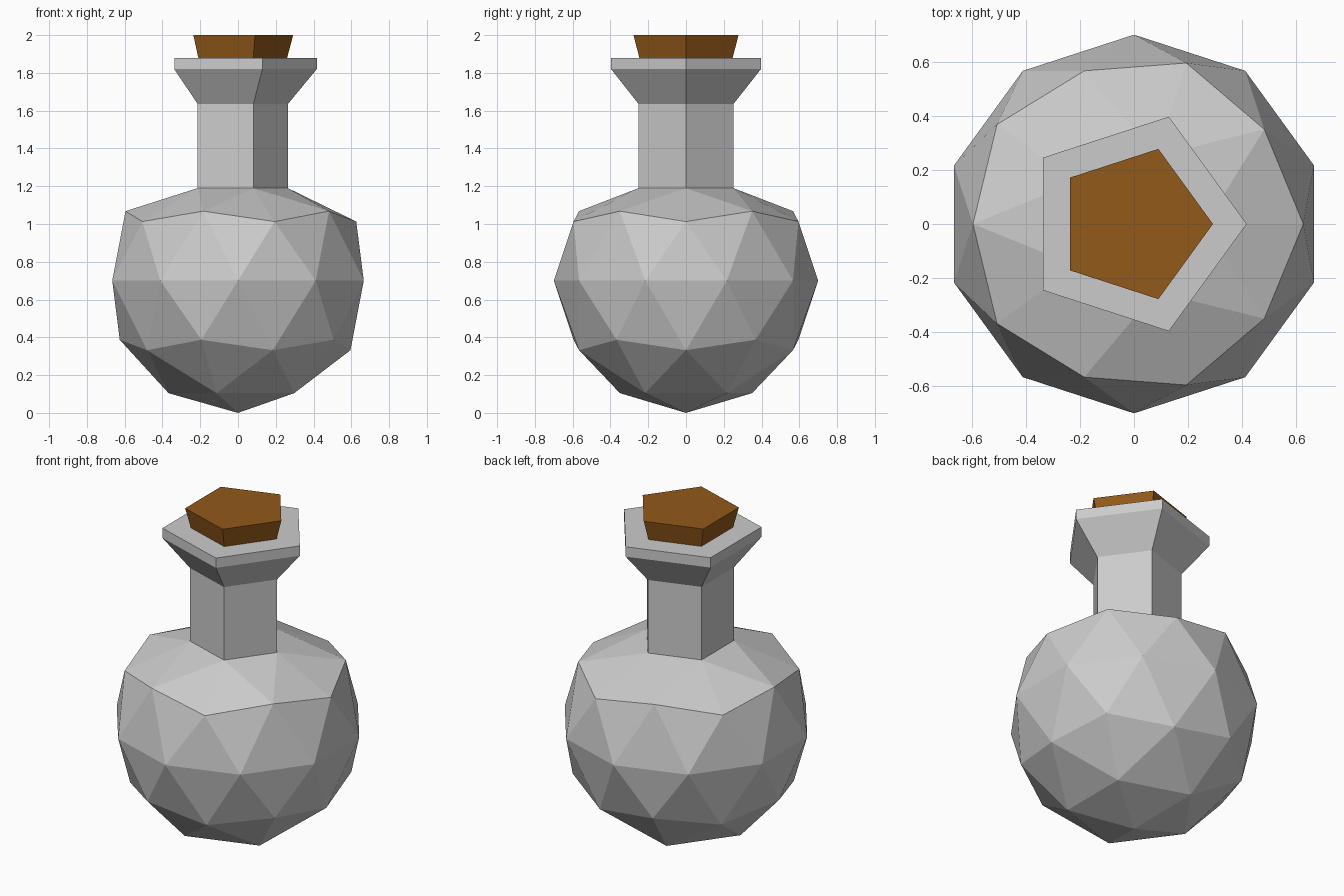
import bpy, bmesh, math

if "Cube" in bpy.data.objects:
    bpy.data.objects.remove(bpy.data.objects["Cube"])

R = 0.70        # bulb radius
NECK_R = 0.264  # pentagonal neck radius


def make_object(name, bm):
    bmesh.ops.recalc_face_normals(bm, faces=bm.faces)
    mesh = bpy.data.meshes.new(name)
    bm.to_mesh(mesh)
    bm.free()
    obj = bpy.data.objects.new(name, mesh)
    bpy.context.collection.objects.link(obj)
    return obj


def set_ring(verts, radius, z):
    for v in verts:
        a = math.atan2(v.co.y, v.co.x)
        v.co = (radius * math.cos(a), radius * math.sin(a), z)


# Flask: faceted bulb with its pole opened, then neck, flare and lip extruded
bm = bmesh.new()
bmesh.ops.create_icosphere(bm, subdivisions=2, radius=R)
bmesh.ops.translate(bm, verts=bm.verts, vec=(0, 0, R))
pole = max(bm.verts, key=lambda v: v.co.z)
bmesh.ops.delete(bm, geom=[pole], context='VERTS')
edges = [e for e in bm.edges if e.is_boundary]
set_ring({v for e in edges for v in e.verts}, NECK_R, 1.19)

for radius, z in [(NECK_R, 1.635), (0.417, 1.82), (0.417, 1.88), (0.26, 1.88)]:
    new = bmesh.ops.extrude_edge_only(bm, edges=edges)["geom"]
    edges = [g for g in new if isinstance(g, bmesh.types.BMEdge) and g.is_boundary]
    set_ring({v for e in edges for v in e.verts}, radius, z)
make_object("flask", bm)

# Cork: tapered five-sided stopper sitting in the lip
bm = bmesh.new()
rings = []
for radius, z in [(0.26, 1.88), (0.292, 2.0)]:
    rings.append([bm.verts.new((radius * math.cos(math.tau * i / 5),
                                radius * math.sin(math.tau * i / 5), z)) for i in range(5)])
low, high = rings
for i in range(5):
    j = (i + 1) % 5
    bm.faces.new((low[i], low[j], high[j], high[i]))
bm.faces.new(high)
bm.faces.new(low[::-1])
cork = make_object("cork", bm)
brown = bpy.data.materials.new("cork_brown")
brown.diffuse_color = (0.29, 0.1, 0.01, 1)
brown.use_nodes = True
brown.node_tree.nodes["Principled BSDF"].inputs["Base Color"].default_value = brown.diffuse_color
cork.data.materials.append(brown)
